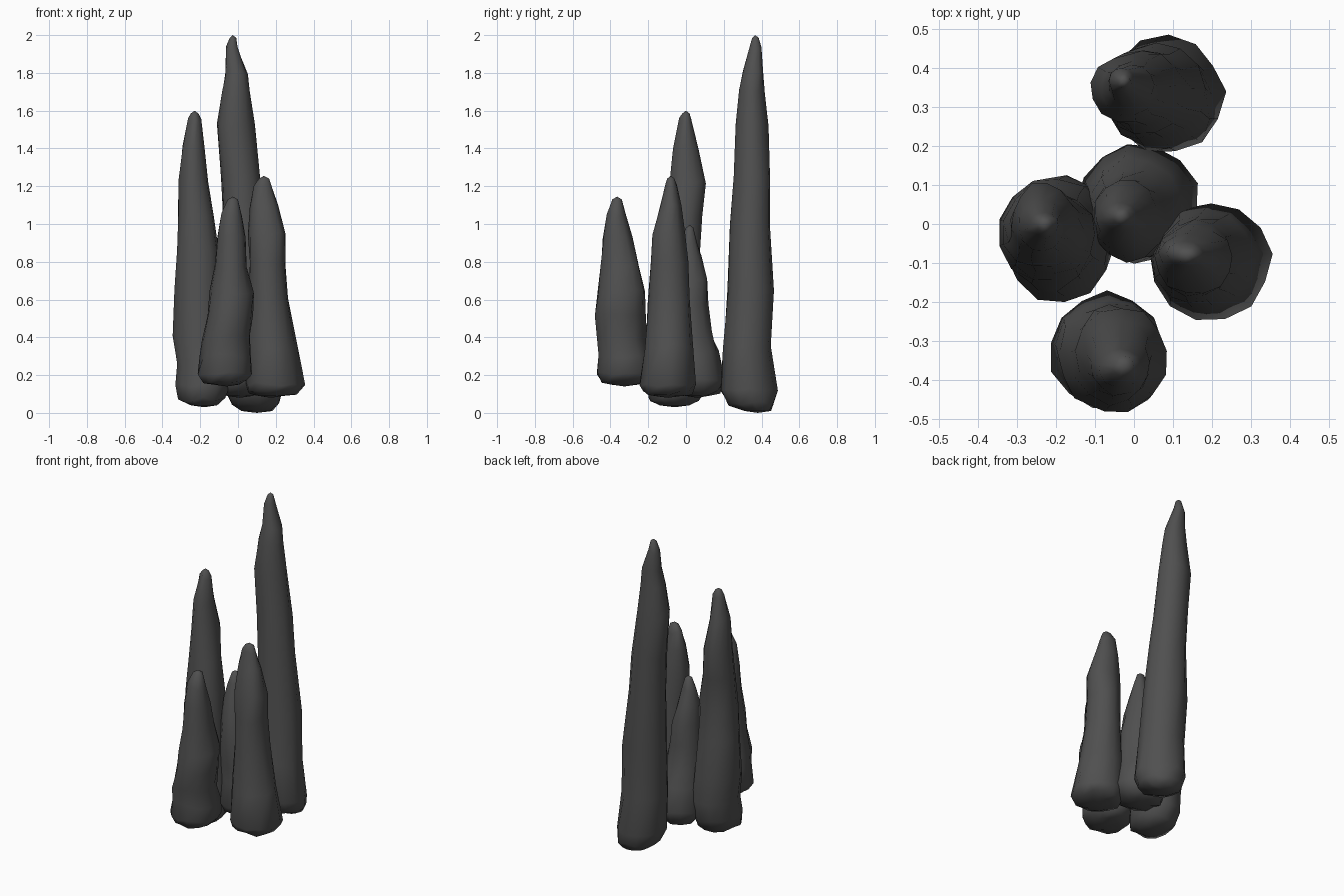
import bpy, math, random

rock = bpy.data.materials.new("dark_rock")
rock.diffuse_color = (0.08, 0.08, 0.08, 1)


def spire(name, rings, seed, sides=13):
    """Loft a lumpy spire from rings (z, xmin, xmax, ymin, ymax), base to tip."""
    rng = random.Random(seed)
    verts, faces = [], []
    phase = rng.random()
    for i, (z, x0, x1, y0, y1) in enumerate(rings):
        inner = 0 < i < len(rings) - 1
        for k in range(sides):
            a = 2 * math.pi * (k + phase) / sides
            r = rng.uniform(0.95, 1.05)
            dz = rng.uniform(-0.012, 0.012) if inner else 0
            verts.append(((x0 + x1) / 2 + (x1 - x0) / 2 * r * math.cos(a),
                          (y0 + y1) / 2 + (y1 - y0) / 2 * r * math.sin(a), z + dz))
    for i in range(len(rings) - 1):
        for k in range(sides):
            n = (k + 1) % sides
            a, b = i * sides, (i + 1) * sides
            faces.append((a + k, a + n, b + n, b + k))
    # rounded caps with a centre point
    for ring, flip in ((0, True), (len(rings) - 1, False)):
        z, x0, x1, y0, y1 = rings[ring]
        c = len(verts)
        verts.append(((x0 + x1) / 2, (y0 + y1) / 2, z + (-0.01 if flip else 0.015)))
        for k in range(sides):
            a, b = ring * sides + k, ring * sides + (k + 1) % sides
            faces.append((b, a, c) if flip else (a, b, c))
    mesh = bpy.data.meshes.new(name)
    mesh.from_pydata(verts, [], faces)
    mesh.polygons.foreach_set("use_smooth", [True] * len(mesh.polygons))
    mesh.materials.append(rock)
    bpy.context.collection.objects.link(bpy.data.objects.new(name, mesh))


# tallest spire at the back
spire("back_spire", [
    (0.01, 0.02, 0.18, 0.31, 0.45), (0.05, -0.04, 0.22, 0.22, 0.47),
    (0.12, -0.07, 0.23, 0.18, 0.48), (0.35, -0.07, 0.20, 0.195, 0.455),
    (0.65, -0.08, 0.18, 0.215, 0.465), (1.0, -0.08, 0.145, 0.23, 0.45),
    (1.25, -0.09, 0.12, 0.25, 0.45), (1.52, -0.11, 0.085, 0.26, 0.435),
    (1.7, -0.085, 0.065, 0.28, 0.415), (1.8, -0.07, 0.05, 0.30, 0.41),
    (1.93, -0.065, 0.0, 0.335, 0.40), (1.985, -0.045, -0.01, 0.35, 0.385)], 1)

# second tallest, on the left
spire("left_spire", [
    (0.04, -0.25, -0.11, -0.14, 0.02), (0.07, -0.32, -0.07, -0.20, 0.07),
    (0.14, -0.335, -0.05, -0.20, 0.11), (0.25, -0.325, -0.06, -0.18, 0.12),
    (0.4, -0.355, -0.07, -0.17, 0.12), (0.65, -0.335, -0.09, -0.15, 0.10),
    (0.85, -0.325, -0.10, -0.13, 0.08), (1.05, -0.32, -0.125, -0.11, 0.085),
    (1.22, -0.315, -0.155, -0.09, 0.105), (1.4, -0.295, -0.18, -0.07, 0.065),
    (1.55, -0.265, -0.195, -0.035, 0.03), (1.585, -0.25, -0.21, -0.02, 0.02)], 2)

# right spire
spire("right_spire", [
    (0.09, 0.11, 0.24, -0.17, -0.02), (0.105, 0.06, 0.31, -0.23, 0.03),
    (0.15, 0.045, 0.35, -0.245, 0.055), (0.35, 0.05, 0.31, -0.22, 0.04),
    (0.6, 0.06, 0.27, -0.20, 0.02), (0.8, 0.06, 0.25, -0.19, 0.01),
    (0.95, 0.055, 0.255, -0.18, -0.005), (1.1, 0.065, 0.21, -0.135, -0.025),
    (1.2, 0.085, 0.18, -0.11, -0.045), (1.24, 0.11, 0.165, -0.10, -0.06)], 3)

# front spire
spire("front_spire", [
    (0.15, -0.13, 0.01, -0.40, -0.25), (0.165, -0.19, 0.05, -0.45, -0.20),
    (0.21, -0.215, 0.075, -0.475, -0.175), (0.3, -0.20, 0.075, -0.465, -0.19),
    (0.4, -0.195, 0.065, -0.48, -0.21), (0.52, -0.165, 0.075, -0.48, -0.21),
    (0.64, -0.15, 0.085, -0.465, -0.215), (0.78, -0.12, 0.05, -0.45, -0.245),
    (0.93, -0.11, 0.04, -0.44, -0.285), (1.05, -0.09, 0.02, -0.42, -0.32),
    (1.13, -0.055, 0.0, -0.39, -0.34)], 4)

# middle spire, hidden between the others
spire("middle_spire", [
    (0.09, -0.06, 0.08, 0.0, 0.12), (0.11, -0.12, 0.13, -0.07, 0.18),
    (0.18, -0.145, 0.165, -0.095, 0.21), (0.32, -0.13, 0.13, -0.09, 0.17),
    (0.42, -0.125, 0.11, -0.09, 0.14), (0.57, -0.11, 0.085, -0.095, 0.115),
    (0.7, -0.105, 0.06, -0.08, 0.115), (0.82, -0.095, 0.03, -0.05, 0.08),
    (0.92, -0.08, 0.01, -0.02, 0.055), (0.98, -0.055, -0.01, 0.0, 0.04)], 5)
